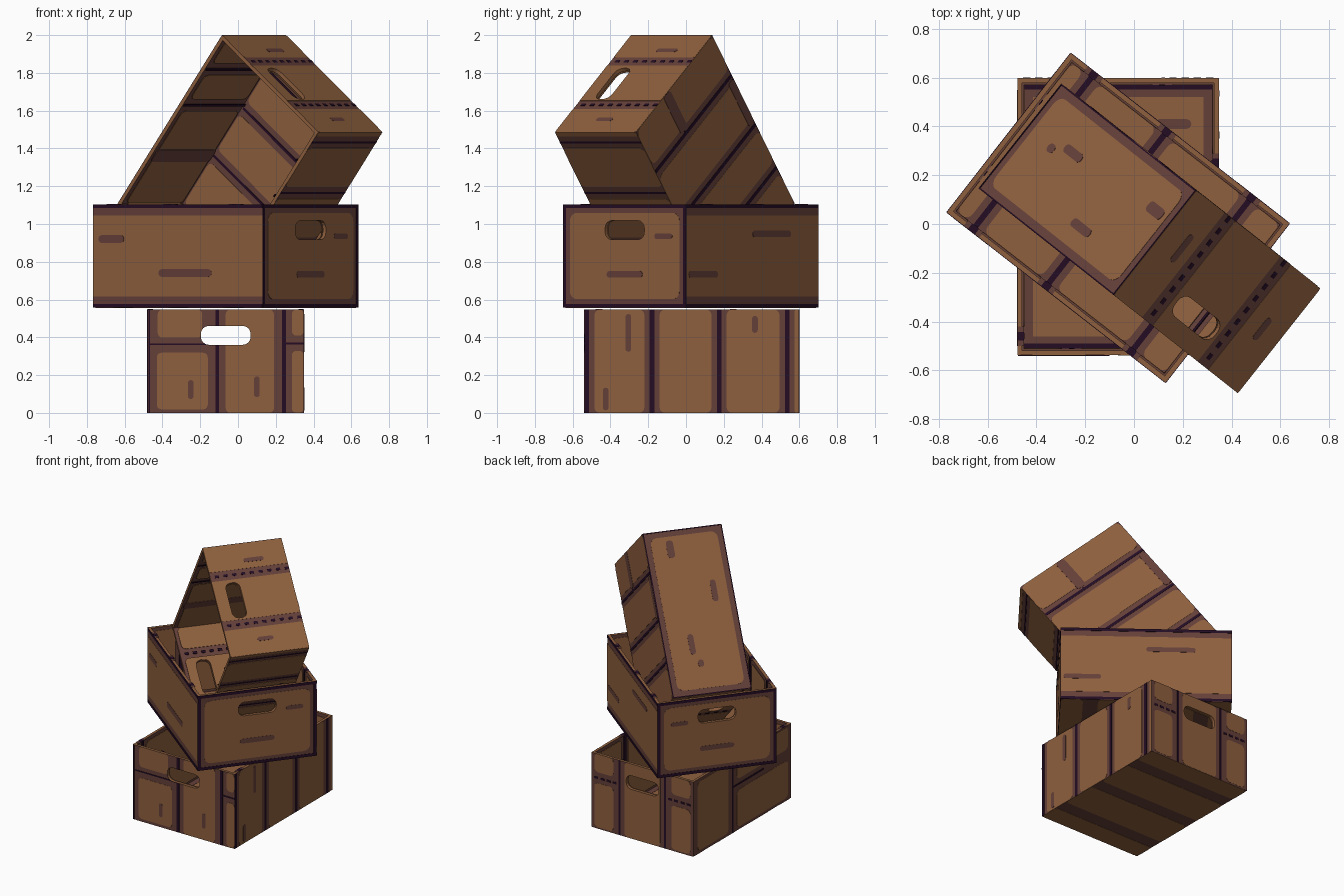
import bpy, bmesh, math
from mathutils import Matrix, Vector

if "Cube" in bpy.data.objects:
    bpy.data.objects.remove(bpy.data.objects["Cube"])

W, L, H, T = 0.413, 0.568, 0.547, 0.027   # half width, half length, height, wall
HOLE = (-0.132, 0.132, 0.087, 0.187)      # handle slot on an end face (u0, u1, v0, v1)


def lin(c):
    c /= 255
    return c / 12.92 if c <= 0.04045 else ((c + 0.055) / 1.055) ** 2.4


def material(name, r, g, b):
    m = bpy.data.materials.new(name)
    m.diffuse_color = (lin(r), lin(g), lin(b), 1)
    m.use_nodes = True
    m.node_tree.nodes["Principled BSDF"].inputs["Base Color"].default_value = m.diffuse_color
    return m


WOOD = material("tan_wood", 143, 96, 62)
MID = material("purple_brown_wood", 101, 64, 57)
DARK = material("dark_seam", 36, 13, 36)

X, Y, Z = Vector((1, 0, 0)), Vector((0, 1, 0)), Vector((0, 0, 1))
ZI, VI = (H + T) / 2, (H - T) / 2
# face name: centre, u axis, v axis, normal, half sizes
FACES = {
    "front": (-Y * L + Z * H / 2, X, Z, -Y, W, H / 2),
    "back": (Y * L + Z * H / 2, X, Z, Y, W, H / 2),
    "left": (-X * W + Z * H / 2, Y, Z, -X, L, H / 2),
    "right": (X * W + Z * H / 2, Y, Z, X, L, H / 2),
    "under": (Vector(), X, Y, -Z, W, L),
    "floor": (Z * T, X, Y, Z, W - T, L - T),
    "rim": (Z * H, X, Y, Z, W, L),
    "in_front": (-Y * (L - T) + Z * ZI, X, Z, Y, W - T, VI),
    "in_back": (Y * (L - T) + Z * ZI, X, Z, -Y, W - T, VI),
    "in_left": (-X * (W - T) + Z * ZI, Y, Z, X, L - T, VI),
    "in_right": (X * (W - T) + Z * ZI, Y, Z, -X, L - T, VI),
}


def plate(bm, face, rect, r=0.0, top=0.0015, low=-0.002):
    """Rounded rectangular prism lying on a face."""
    o, u, v, n = FACES[face][:4]
    u0, u1, v0, v1 = rect
    r = min(r, (u1 - u0) / 2.01, (v1 - v0) / 2.01)
    pts = []
    for cu, cv, a in ((u1 - r, v1 - r, 0), (u0 + r, v1 - r, 90),
                      (u0 + r, v0 + r, 180), (u1 - r, v0 + r, 270)):
        for k in range(5 if r > 0 else 1):
            t = math.radians(a + 22.5 * k)
            pts.append(o + u * (cu + r * math.cos(t)) + v * (cv + r * math.sin(t)))
    a = [bm.verts.new(p + n * low) for p in pts]
    b = [bm.verts.new(p + n * top) for p in pts]
    bm.faces.new(a)
    bm.faces.new(b)
    for i in range(len(pts)):
        j = (i + 1) % len(pts)
        bm.faces.new((a[i], a[j], b[j], b[i]))


def finish(bm, name, mats, matrix):
    bmesh.ops.recalc_face_normals(bm, faces=bm.faces)
    me = bpy.data.meshes.new(name)
    bm.to_mesh(me)
    bm.free()
    for m in mats:
        me.materials.append(m)
    ob = bpy.data.objects.new(name, me)
    ob.matrix_world = matrix
    bpy.context.collection.objects.link(ob)
    return ob


class Crate:
    def __init__(self, name, matrix):
        self.name, self.matrix = name, matrix
        self.panels, self.seams, self.marks = bmesh.new(), bmesh.new(), bmesh.new()

    def panel(self, face, *rect, r=0.035):
        plate(self.panels, face, rect, r)

    def seam(self, face, *rect):
        plate(self.seams, face, rect, 0, 0.0025)

    def mark(self, face, *rect):
        plate(self.marks, face, rect, 0.02, 0.003)

    def planks(self, face, cuts, gap=0.04, dark=0.012, along="u", margin=0.0, r=0.03, dots=False):
        """Panels side by side, with a dark line or a row of dots at each cut."""
        hu, hv = FACES[face][4:]
        h, k = (hu, hv) if along == "u" else (hv, hu)
        order = (lambda a, b, c, d: (a, b, c, d)) if along == "u" else (lambda a, b, c, d: (c, d, a, b))
        edges = [-h - gap] + sorted(cuts) + [h + gap]
        for a, b in zip(edges, edges[1:]):
            if b - a > 2 * gap + 0.01:
                self.panel(face, *order(a + gap, b - gap, -k + margin, k - margin), r=r)
        n = int(2 * k / 0.055) if dots else 1
        for c in cuts:
            for i in range(n if dark else 0):
                p = -k + 2 * k * i / n
                q = p + (0.028 if dots else 2 * k)
                self.seam(face, *order(c - dark, c + dark, p, q))

    def frame(self, face, dark, mid, ends=True):
        """Dark edge lines, a brown margin and one large panel."""
        hu, hv = FACES[face][4:]
        e = dark + mid
        eu = e if ends else 0
        self.panel(face, -hu + eu, hu - eu, -hv + e, hv - e, r=0.045 if ends else 0)
        for s in (-1, 1):
            lo, hi = sorted((s * hv, s * (hv - dark)))
            self.seam(face, -hu, hu, lo, hi)
            if ends:
                lo, hi = sorted((s * hu, s * (hu - dark)))
                self.seam(face, lo, hi, -hv + dark, hv - dark)

    def inside(self, cuts):
        for f in ("in_left", "in_right"):
            self.planks(f, cuts, margin=0.02)
        for f in ("in_front", "in_back"):
            self.planks(f, [-0.19, 0.18], margin=0.02)
        for s in (-1, 1):                       # stripes crossing the rim
            c = s * (W - T / 2)
            for y in cuts:
                plate(self.marks, "rim", (c - T / 2, c + T / 2, y - 0.04, y + 0.04), 0, 0.0015)
                self.seam("rim", c - T / 2, c + T / 2, y - 0.018, y + 0.018)

    def build(self):
        # open box body with a tan rim
        bm = bmesh.new()
        bmesh.ops.create_cube(bm, size=1, matrix=Matrix.Translation((0, 0, H / 2))
                              @ Matrix.Diagonal((2 * W, 2 * L, H, 1)))
        top = max(bm.faces, key=lambda f: f.calc_center_median().z)
        bmesh.ops.inset_region(bm, faces=[top], thickness=T)
        inner = bmesh.ops.extrude_discrete_faces(bm, faces=[top])["faces"][0]
        bmesh.ops.translate(bm, verts=inner.verts, vec=(0, 0, T - H))
        for f in bm.faces:
            f.material_index = int(f.calc_center_median().z > H - 0.001)
        parts = [finish(bm, self.name + "_body", [MID, WOOD], self.matrix),
                 finish(self.panels, self.name + "_panels", [WOOD], self.matrix),
                 finish(self.seams, self.name + "_seams", [DARK], self.matrix),
                 finish(self.marks, self.name + "_grain_marks", [MID], self.matrix)]
        # handle slots through both ends
        cb = bmesh.new()
        plate(cb, "front", HOLE, 0.042, 0.1, -2 * L - 0.1)
        for f in cb.faces:
            f.material_index = 1
        cutter = finish(cb, "handle_cutter", [MID, WOOD], self.matrix)
        cutter.hide_render = True
        for ob in parts:
            mod = ob.modifiers.new("handle", "BOOLEAN")
            mod.operation, mod.solver, mod.object = "DIFFERENCE", "EXACT", cutter
            mod.use_self = ob is not parts[0]
        bpy.context.view_layer.update()
        dg = bpy.context.evaluated_depsgraph_get()
        done = [bpy.data.meshes.new_from_object(ob.evaluated_get(dg)) for ob in parts]
        for ob, me in zip(parts, done):
            ob.modifiers.clear()
            ob.data = me
        bpy.data.objects.remove(cutter)


# bottom crate: upright planks on the sides, split panels on the ends
HH = H / 2
c = Crate("bottom_crate", Matrix.Translation((-0.065, 0.03, 0)))
for rect in ((-0.36, -0.125, 0.125, HH), (-0.365, -0.095, -0.255, 0.045), (0, 0.255, -HH, HH),
             (0.35, W, 0.135, HH), (0.35, W, -HH, 0.055)):
    c.panel("front", *rect, r=0.025)
for rect in ((-0.055, -0.035, -HH, HH), (0.298, 0.318, -HH, HH), (-0.40, -0.055, 0.086, 0.095),
             (0.318, W, 0.088, 0.098), (-0.41, -0.40, -HH, HH)):
    c.seam("front", *rect)
c.mark("front", 0.15, 0.18, -0.19, -0.08)
c.mark("front", -0.2, -0.17, -0.2, -0.1)
for s in (-1, 1):                       # back end: three columns, outer ones split
    for v0, v1 in ((-HH + 0.01, 0.06), (0.14, HH)):
        c.panel("back", *sorted((s * 0.235, s * 0.39)), v0, v1, r=0.03)
    c.seam("back", s * 0.185 - 0.008, s * 0.185 + 0.008, -HH, HH)
    for i in range(4):
        c.seam("back", *sorted((s * (0.21 + 0.05 * i), s * (0.24 + 0.05 * i))), 0.09, 0.105)
c.panel("back", -0.145, 0.145, -HH, HH, r=0.03)
c.planks("right", [-0.555, -0.21, 0.145, 0.505])
for rect in ((-0.35, -0.32, 0.05, 0.25), (-0.47, -0.44, -0.26, -0.14), (0.32, 0.35, 0.15, 0.24)):
    c.mark("right", *rect)
c.panel("left", 0.16, 0.52, -HH + 0.02, HH - 0.02)
c.panel("left", -0.53, 0.065, -HH + 0.02, 0.02)
c.panel("left", -0.53, 0.065, 0.1, HH - 0.01)
c.seam("left", 0.105, 0.12, -HH, HH)
c.seam("left", -0.25, 0.105, 0.055, 0.067)
c.planks("under", [-0.37, 0.0, 0.37], gap=0.05, dark=0, along="v")
c.frame("floor", 0.02, 0.03, ends=False)
for s in (-1, 1):
    c.mark("floor", *sorted((s * 0.35, s * 0.386)), -0.52, 0.52)
c.mark("floor", 0.15, 0.3, 0.36, 0.4)
c.inside([-0.49, 0.22])
c.build()

# middle crate: dark framed ends, long banded sides
c = Crate("middle_crate", Matrix.Translation((-0.065, 0.025, 0.557))
          @ Matrix.Rotation(math.radians(52.1), 4, "Z"))
for f in ("front", "back"):
    c.frame(f, 0.02, 0.025)
    c.mark(f, -0.12, 0.12, -0.115, -0.08)
    c.mark(f, 0.2, 0.32, 0.09, 0.12)
for f in ("left", "right"):
    c.frame(f, 0.02, 0.04, ends=False)
c.mark("left", -0.228, 0.127, -0.11, -0.07)
c.mark("left", 0.36, 0.53, 0.07, 0.11)
c.mark("right", 0, 0.33, 0.1, 0.135)
c.mark("right", -0.55, -0.3, -0.115, -0.08)
c.planks("under", [-0.37, 0.0, 0.37], gap=0.05, dark=0, along="v")
c.planks("floor", [-0.38, 0.06, 0.44], along="v")
c.inside([-0.38, 0.06, 0.44])
c.build()

# top crate: tipped on its side, leaning inside the middle one
d, h = Vector((0.62, 0.7846, 0)), Vector((0.7846, -0.62, 0))
s = h * 0.785 - Z * 0.62
ly = -h * 0.62 - Z * 0.785
rot = Matrix((-s, ly, -d)).transposed().to_4x4()
c = Crate("top_crate", Matrix.Translation((0.2335, 0.155, 1.296)) @ rot)
for f in ("front", "back"):
    c.planks(f, [-0.18, 0.19], gap=0.035, dark=0.009, r=0.01, dots=True)
    c.mark(f, 0.27, 0.3, -0.12, 0.02)
    c.mark(f, -0.32, -0.29, -0.05, 0.06)
c.frame("right", 0.006, 0.035)
for rect in ((-0.2, -0.05, 0.12, 0.16), (0.15, 0.29, -0.1, -0.06),
             (-0.5, -0.38, -0.13, -0.08), (0.33, 0.38, -0.06, -0.02)):
    c.mark("right", *rect)
c.planks("left", [-0.5, -0.16, 0.18, 0.5], dark=0.006)
c.planks("under", [-0.3, 0.03, 0.32], dark=0.009, along="v", r=0.04)
c.mark("under", -0.12, -0.05, -L, -0.32)              # upright joint in the first row
c.seam("under", -0.089, -0.081, -L, -0.31)
c.mark("under", 0.36, W, -0.28, 0.01)                 # joint at the edge of the second
c.seam("under", W - 0.014, W, -0.28, 0.01)
c.planks("floor", [-0.36, -0.1, 0.22], dark=0.007, along="v")
for f in ("in_left", "in_right"):
    c.planks(f, [-0.36, -0.12], dark=0.007, margin=0.02)
    c.mark(f, 0.18, 0.26, -VI + 0.01, VI - 0.01)
for f in ("in_front", "in_back"):
    c.planks(f, [-0.18, 0.19], gap=0.035, dark=0.009, margin=0.02, dots=True)
c.build()
